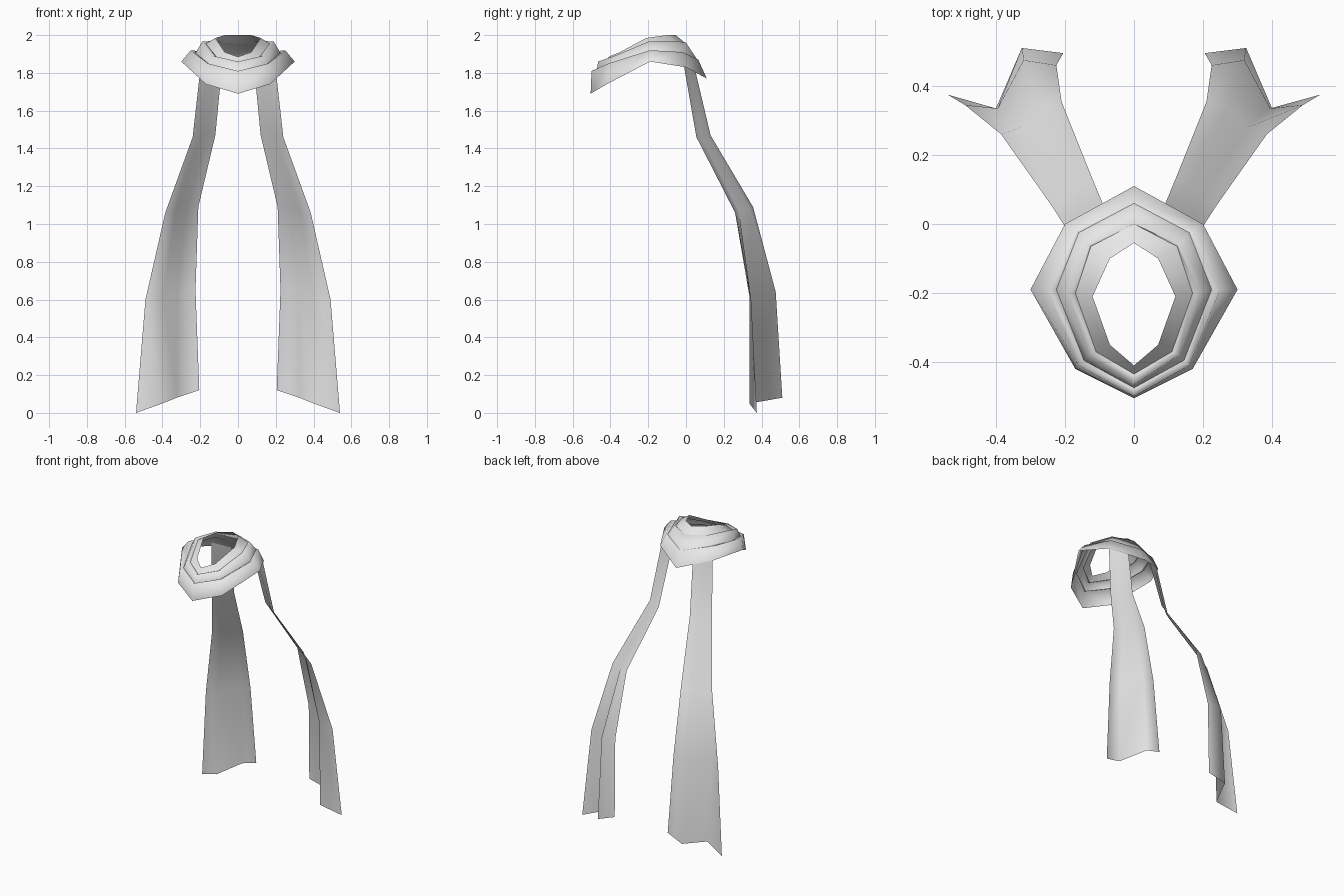
import bpy

default = bpy.data.objects.get("Cube")
if default:
    bpy.data.objects.remove(default, do_unlink=True)

# Single cloth colour
cloth = bpy.data.materials.new("light_grey_cloth")
cloth.use_nodes = True
GREY = (0.8, 0.8, 0.8, 1)
cloth.diffuse_color = GREY
cloth.node_tree.nodes["Principled BSDF"].inputs["Base Color"].default_value = GREY


def sheet(name, rows, closed=False, flip=False):
    """Skin a thin cloth sheet across rows of points."""
    count = len(rows[0])
    verts = [p for row in rows for p in row]
    faces = []
    for r in range(len(rows) - 1):
        for c in range(count if closed else count - 1):
            d = (c + 1) % count
            face = [r * count + c, r * count + d, (r + 1) * count + d, (r + 1) * count + c]
            faces.append(face[::-1] if flip else face)
    mesh = bpy.data.meshes.new(name)
    mesh.from_pydata(verts, [], faces)
    mesh.materials.append(cloth)
    for poly in mesh.polygons:
        poly.use_smooth = True
    obj = bpy.data.objects.new(name, mesh)
    bpy.context.collection.objects.link(obj)
    return obj


def ring(half):
    """Mirror a back-to-front half outline into a full loop."""
    return half + [(-x, y, z) for x, y, z in half[-2:0:-1]]


# Neck wrap outlines, each from the back round the left side to the front
hem = [(0, .11, 1.77), (.2, 0, 1.83), (.3, -.19, 1.86), (.17, -.42, 1.74), (0, -.505, 1.69)]
lower_top = [(0, .065, 1.87), (.17, -.02, 1.91), (.25, -.19, 1.92), (.16, -.41, 1.85), (0, -.5, 1.81)]
middle_low = [(0, .06, 1.87), (.16, -.025, 1.91), (.225, -.19, 1.905), (.145, -.395, 1.84), (0, -.475, 1.80)]
middle_top = [(0, 0, 1.96), (.13, -.06, 1.97), (.19, -.2, 1.965), (.13, -.38, 1.89), (0, -.465, 1.86)]
upper_low = [(0, 0, 1.955), (.125, -.065, 1.965), (.17, -.2, 1.955), (.11, -.37, 1.88), (0, -.435, 1.845)]
opening = [(0, -.055, 2.0), (.07, -.1, 2.0), (.12, -.21, 1.985), (.07, -.35, 1.91), (0, -.41, 1.885)]

# Overlapping wrapped bands, each tucked into the one below
for name, outlines in (
    ("lower_wrap", (hem, lower_top, middle_low)),
    ("middle_wrap", (middle_low, middle_top, upper_low)),
    ("upper_wrap", (upper_low, opening)),
):
    sheet(name, [ring(o) for o in outlines], closed=True, flip=True)

# Hanging tail rows from the neck down, inner edge to outer edge
tail = [
    [(.085, .045, 1.83), (.12, .025, 1.84), (.16, .005, 1.85), (.195, -.015, 1.86)],
    [(.12, .13, 1.47), (.16, .11, 1.47), (.2, .08, 1.46), (.24, .055, 1.46)],
    [(.21, .355, 1.09), (.27, .34, 1.08), (.33, .28, 1.07), (.385, .26, 1.06)],
    [(.225, .46, .65), (.32, .475, .64), (.395, .335, .62), (.49, .345, .6)],
    [(.205, .495, .12), (.325, .51, .08), (.4, .335, .05), (.54, .375, 0)],
]
for name, side in (("left_tail", 1), ("right_tail", -1)):
    rows = [[(side * x, y, z) for x, y, z in row] for row in tail]
    sheet(name, rows, flip=side < 0)
